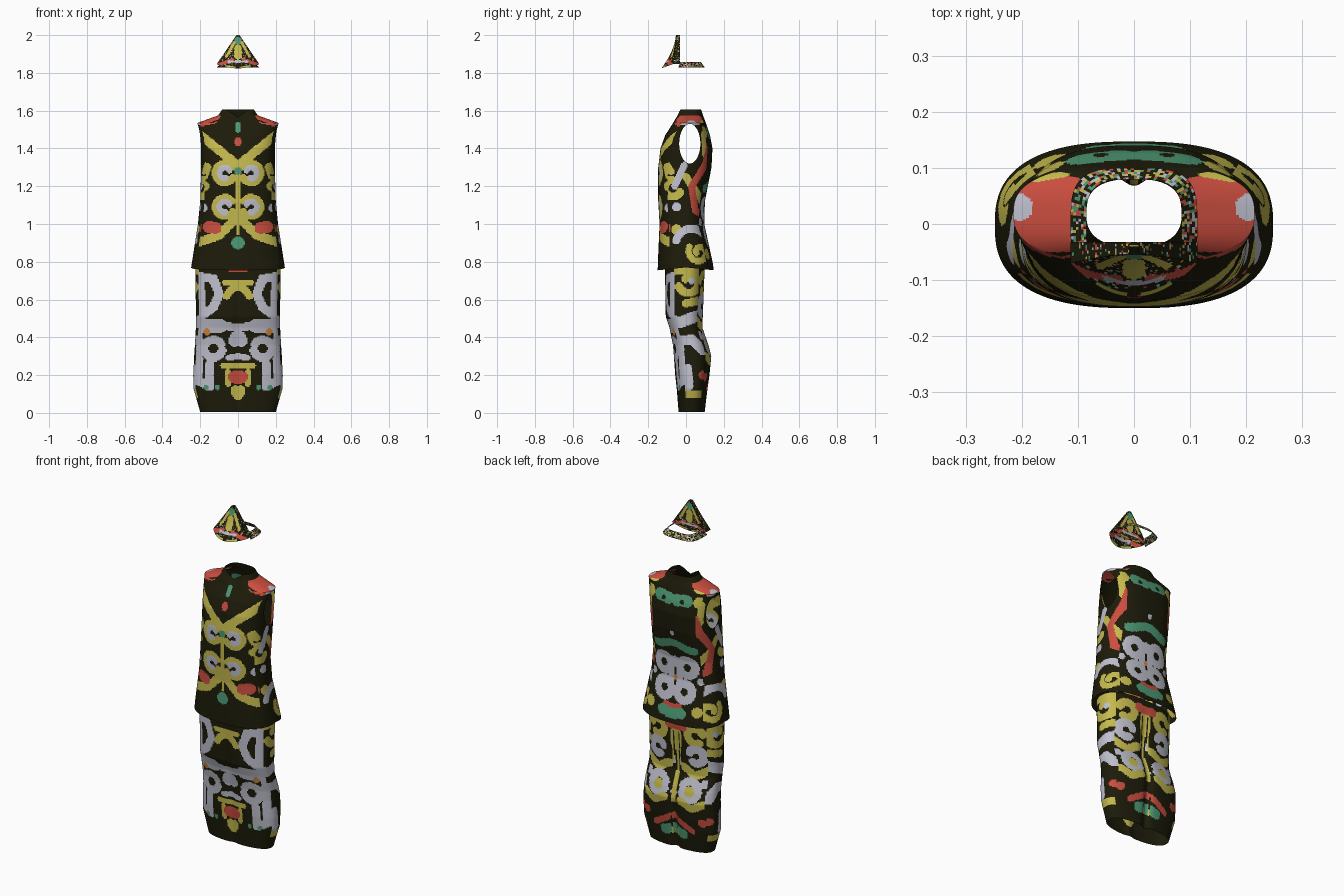
import bpy, bmesh, math, random

if "Cube" in bpy.data.objects:
    bpy.data.objects.remove(bpy.data.objects["Cube"])

random.seed(4)
MATS = []


def colour(name, r, g, b):
    m = bpy.data.materials.new(name)
    m.diffuse_color = (r, g, b, 1)
    m.use_nodes = True
    m.node_tree.nodes["Principled BSDF"].inputs["Base Color"].default_value = m.diffuse_color
    MATS.append(m)
    return len(MATS) - 1


DARK = colour("dark_olive", .012, .011, .003)
YEL = colour("yellow", .56, .49, .075)
PALE = colour("pale_grey", .53, .53, .62)
RED = colour("red", .6, .075, .05)
GRN = colour("green", .075, .32, .18)
ORA = colour("orange", .65, .25, .05)


class Panel:
    """A painted panel: brush marks in flat coordinates, later marks on top."""

    def __init__(self):
        self.marks = []

    def line(self, col, w, *pts):
        us, vs = [p[0] for p in pts], [p[1] for p in pts]
        self.marks.insert(0, (col, w, pts, min(us) - w, max(us) + w, min(vs) - w, max(vs) + w))

    def dot(self, col, w, u, v):
        self.line(col, w, (u, v), (u, v))

    def curl(self, col, w, u, v, r, a0=0, turn=360, r2=None):
        r2, n = r2 or r, 16
        steps = [(math.radians(a0 + turn * i / n), r + (r2 - r) * i / n) for i in range(n + 1)]
        self.line(col, w, *[(u + q * math.cos(a), v + q * math.sin(a)) for a, q in steps])

    def wave(self, col, w, v, u0, u1, height):
        us = [u0 + (u1 - u0) * i / 12 for i in range(13)]
        self.line(col, w, *[(u, v + height * math.cos(math.tau * (u - u0) / (u1 - u0))) for u in us])

    def at(self, u, v):
        for col, w, pts, u0, u1, v0, v1 in self.marks:
            if not (u0 < u < u1 and v0 < v < v1):
                continue
            for (a, b), (c, d) in zip(pts, pts[1:]):
                dx, dy = c - a, d - b
                t = max(0, min(1, ((u - a) * dx + (v - b) * dy) / (dx * dx + dy * dy + 1e-9)))
                if math.hypot(u - a - t * dx, v - b - t * dy) < w:
                    return col
        return DARK


def finish(bm, name):
    me = bpy.data.meshes.new(name)
    bm.to_mesh(me)
    bm.free()
    for m in MATS:
        me.materials.append(m)
    ob = bpy.data.objects.new(name, me)
    bpy.context.collection.objects.link(ob)
    bpy.ops.object.select_all(action='DESELECT')
    ob.select_set(True)
    bpy.context.view_layer.objects.active = ob
    bpy.ops.object.shade_smooth_by_angle(angle=math.radians(40))


def loft(profile, shape, segs=200, step=.006, power=2.6):
    """Open tube through (z, half width, front y, back y) stations."""
    rows = []
    for p, q in zip(profile, profile[1:]):
        n = math.ceil(math.hypot(q[0] - p[0], q[1] - p[1]) / step)
        rows += [[a + (b - a) * i / n for a, b in zip(p, q)] for i in range(n)]
    bm, rings = bmesh.new(), []
    for z, w, y0, y1 in rows + [profile[-1]]:
        ring = []
        for i in range(segs):
            c, s = math.cos(math.tau * i / segs), math.sin(math.tau * i / segs)
            k = (abs(c) ** power + abs(s) ** power) ** (-1 / power)
            ring.append(bm.verts.new(shape(w * c * k, (y0 + y1) / 2 + (y1 - y0) / 2 * s * k, z)))
        rings.append(ring)
    for a, b in zip(rings, rings[1:]):
        for i in range(segs):
            j = (i + 1) % segs
            bm.faces.new((a[i], a[j], b[j], b[i]))
    bm.normal_update()
    return bm


def decorate(bm, front, side, back, top):
    for f in bm.faces:
        p, n = f.calc_center_median(), f.normal
        if n.z > .6 and p.z > 1.5:
            f.material_index = top.at(abs(p.x), p.y)
        elif abs(n.x) > (.75 if n.y < 0 else .5):
            f.material_index = side.at(p.y, p.z)
        else:
            f.material_index = (front if n.y < 0 else back).at(abs(p.x), p.z)


# Sleeveless top with a small neckline notch and a dipped hem
def vest_shape(x, y, z):
    if y < 0 and z > 1.54:
        z -= .6 * (z - 1.54) * max(0, 1 - abs(x) / .06)
    return x, y, z - max(0, .8 - z) * .5 * abs(y) / .15


vest = loft([(.77, .248, -.15, .147), (1, .212, -.14, .097), (1.12, .2, -.147, .1),
             (1.3, .195, -.147, .135), (1.4, .198, -.135, .14), (1.47, .205, -.11, .127),
             (1.535, .215, -.068, .105), (1.575, .105, -.05, .09), (1.605, .085, -.04, .08)], vest_shape)


# Oval armholes, with the rim moved onto a clean oval
def oval(p):
    return math.hypot((p.y - .02) / .056, (p.z - 1.425) / .105) if abs(p.x) > .12 else 9


bmesh.ops.delete(vest, geom=[f for f in vest.faces if oval(f.calc_center_median()) < 1], context='FACES')
for v in vest.verts:
    if v.is_boundary and oval(v.co) < 1.5:
        k = oval(v.co)
        v.co.y, v.co.z = .02 + (v.co.y - .02) / k, 1.425 + (v.co.z - 1.425) / k

# Paint on the top
front, side, back, top = [Panel() for _ in range(4)]
front.line(YEL, .024, (.2, 1.47), (0, 1.31))
front.line(YEL, .01, (0, 1.3), (0, .95))
for z in (1.27, 1.09):
    front.curl(YEL, .02, .07, z, .05, 140, -290)
    front.curl(PALE, .016, .07, z, .028, 150, -250)
front.line(YEL, .024, (.165, 1.3), (.18, 1.26))
front.dot(YEL, .024, .175, 1.2)
front.line(YEL, .024, (.01, 1.03), (.1, .94), (.22, .9))
front.dot(PALE, .024, .185, 1.085)
front.line(RED, .032, (.12, .98), (.155, .985))
front.dot(GRN, .034, 0, .9)
front.dot(GRN, .02, 0, 1.28)
front.line(RED, .016, (0, 1.425), (0, 1.445))
front.line(GRN, .016, (0, 1.5), (0, 1.525))
front.line(RED, .024, (.13, 1.555), (.22, 1.535))
side.curl(YEL, .022, -.07, 1.19, .045, 100, 230)
side.line(YEL, .02, (0, 1.25), (.1, 1.1))
side.line(YEL, .02, (-.13, 1.35), (-.08, 1.28))
side.line(YEL, .02, (.1, 1.48), (.105, 1.37))
side.line(PALE, .018, (-.01, 1.31), (-.06, 1.2))
side.dot(PALE, .024, -.05, 1.09)
side.line(RED, .018, (.13, 1.42), (.1, 1.31), (.03, 1.2), (.05, 1.07), (.09, 1.05))
side.dot(RED, .03, -.11, .98)
side.dot(YEL, .028, -.05, .97)
side.line(PALE, .014, (-.03, 1.54), (.06, 1.535))
side.curl(PALE, .021, .03, .89, .085, 165, -185)
side.curl(YEL, .017, .07, .85, .06, 150, 410, .015)
back.line(GRN, .032, (.025, 1.48), (.09, 1.485))
back.dot(DARK, .012, .06, 1.475)
back.dot(YEL, .034, .16, 1.485)
back.line(RED, .018, (.19, 1.42), (.17, 1.33))
back.dot(PALE, .015, 0, 1.28)
back.wave(GRN, .024, 1.205, -.12, .12, -.015)
for z, u in ((1.08, .075), (.94, .065)):
    back.curl(PALE, .024, u, z, .046)
back.line(PALE, .045, (0, 1.09), (0, .95))
back.line(DARK, .008, (0, 1.06), (0, .97))
back.dot(ORA, .014, 0, 1.01)
back.dot(PALE, .02, .15, 1.01)
back.line(GRN, .03, (0, .81), (.06, .82))
back.line(RED, .012, (0, .85), (.05, .86))
back.dot(YEL, .03, .15, .84)
top.line(RED, .065, (.15, .02), (.155, .02))
top.line(RED, .02, (.11, -.03), (.19, -.03), (.2, .0))
top.line(RED, .02, (.11, .065), (.19, .065))
top.dot(PALE, .024, .205, .03)
top.line(YEL, .025, (.13, .108), (.17, .1))
top.line(GRN, .022, (0, .115), (.1, .12))
decorate(vest, front, side, back, top)
finish(vest, "sleeveless_top")


# Long skirt with a shallow centre fold
def skirt_shape(x, y, z):
    fold = math.exp(-(x / .025) ** 2) * max(0, min(1, (.75 - z) * 4))
    return x, y - .02 * fold if y > 0 else y + .008 * fold, z


skirt = loft([(.005, .2, -.04, .1), (.13, .236, -.05, .115), (.2, .237, -.058, .125),
              (.3, .232, -.065, .135), (.36, .228, -.07, .12), (.45, .223, -.088, .088),
              (.51, .223, -.108, .09), (.78, .225, -.112, .1)], skirt_shape)

# Paint on the skirt
front, side, back, top = [Panel() for _ in range(4)]
front.line(RED, .008, (0, .752), (.04, .752))
front.line(YEL, .02, (0, .67), (.04, .65), (.06, .62))
front.line(YEL, .014, (0, .69), (.07, .69))
front.line(PALE, .024, (.2, .72), (.13, .71), (.1, .63), (.13, .56), (.21, .5))
front.line(PALE, .022, (.2, .71), (.19, .55))
front.line(PALE, .036, (.09, .46), (.22, .46))
front.line(PALE, .03, (.015, .4), (.02, .38))
front.line(PALE, .022, (.0, .45), (.07, .46))
front.line(PALE, .016, (0, .3), (.05, .29))
front.line(PALE, .024, (.21, .44), (.21, .17), (.15, .14), (.15, .26))
front.curl(PALE, .022, .13, .34, .048, 150, -320)
front.line(YEL, .014, (0, .25), (.08, .25))
front.line(YEL, .014, (.055, .22), (.05, .15))
front.line(YEL, .025, (0, .09), (.015, .12))
front.line(RED, .034, (0, .185), (.018, .19))
for u in (.11, .17):
    front.dot(GRN, .014, u, .135)
front.dot(ORA, .018, .165, .43)
side.curl(YEL, .022, .02, .69, .062, 200, 300, .03)
side.line(YEL, .02, (-.06, .75), (.08, .755))
side.line(PALE, .02, (-.08, .72), (-.085, .6))
side.dot(PALE, .018, .03, .7)
side.line(YEL, .022, (.0, .58), (.1, .6))
side.line(PALE, .03, (-.1, .49), (-.03, .48), (.08, .52))
side.line(PALE, .026, (-.05, .38), (.03, .39), (.09, .33))
side.line(PALE, .02, (-.03, .36), (-.02, .14), (.02, .14), (.01, .24))
side.line(YEL, .02, (-.04, .1), (.09, .1))
side.dot(RED, .024, .09, .2)
back.curl(YEL, .024, .12, .685, .045, 20, 280)
back.curl(PALE, .024, .125, .565, .042, 160, -280)
back.wave(YEL, .024, .47, .04, .2, .018)
back.curl(PALE, .022, .1, .365, .05, 200, 320)
back.dot(PALE, .024, .18, .41)
back.curl(YEL, .014, .1, .36, .016)
back.wave(YEL, .022, .285, .05, .19, .015)
for w, z in ((.038, .62), (.027, .5), (.016, .29)):
    back.line(YEL, w, (0, .67), (0, z))
back.line(DARK, .004, (.017, .68), (.012, .45))
back.line(RED, .025, (0, .72), (.05, .725))
back.line(RED, .018, (0, .2), (.12, .13))
back.line(GRN, .03, (0, .12), (.06, .1))
back.dot(RED, .024, .18, .19)
decorate(skirt, front, side, back, top)
finish(skirt, "long_skirt")


# Headpiece: thick peaked front plate with a flat back, and a thin flared band
def grid(bm, nu, nv, fn):
    vs = [[bm.verts.new(fn(2 * i / nu - 1, j / nv)) for i in range(nu + 1)] for j in range(nv + 1)]
    for a, b in zip(vs, vs[1:]):
        for i in range(nu):
            bm.faces.new((a[i], a[i + 1], b[i + 1], b[i]))


def peak(s, t):
    y = -.13 + .06 * s * s
    y += (-.054 - y) * (1 - (1 - t) ** 1.7)
    return s * (.113 - .105 * t), y, 1.824 + .022 * s * s * (1 - t) + .176 * t


def peak_back(s, t):
    x, _, z = peak(-s, t)
    return x, -.032, z


def wall(sign):
    def fn(s, t):
        x, y, z = peak(sign, t)
        k = (1 + s * sign) / 2
        return x, y + (-.032 - y) * k, z
    return fn


def band(s, t):
    c, n = -math.sin(math.radians(s * 112)), math.cos(math.radians(s * 112))
    k = (abs(c) ** 3.5 + abs(n) ** 3.5) ** (-1 / 3.5)
    return (.113 - .028 * t) * c * k, (.1 - .021 * t) * n * k, 1.828 + .03 * t


head = bmesh.new()
for fn in (peak, peak_back):
    grid(head, 36, 36, fn)
for sign in (1, -1):
    grid(head, 6, 36, wall(sign))
grid(head, 72, 6, band)
bmesh.ops.remove_doubles(head, verts=head.verts, dist=.0004)
paint = Panel()
paint.line(YEL, .02, (0, 1.89), (0, 1.93))
paint.dot(GRN, .02, 0, 1.97)
paint.line(YEL, .008, (.02, 1.96), (.06, 1.89))
paint.line(RED, .009, (.03, 1.87), (.1, 1.845))
paint.line(PALE, .006, (0, 1.86), (.05, 1.86))
paint.line(YEL, .006, (.06, 1.835), (.02, 1.83))
for f in head.faces:
    p = f.calc_center_median()
    speck = random.choice([DARK, DARK, DARK, DARK, PALE, RED, YEL, GRN])
    col = paint.at(abs(p.x), p.z) if p.y < -.03 else speck
    f.material_index = speck if col == DARK and random.random() < .4 else col
finish(head, "headpiece")
